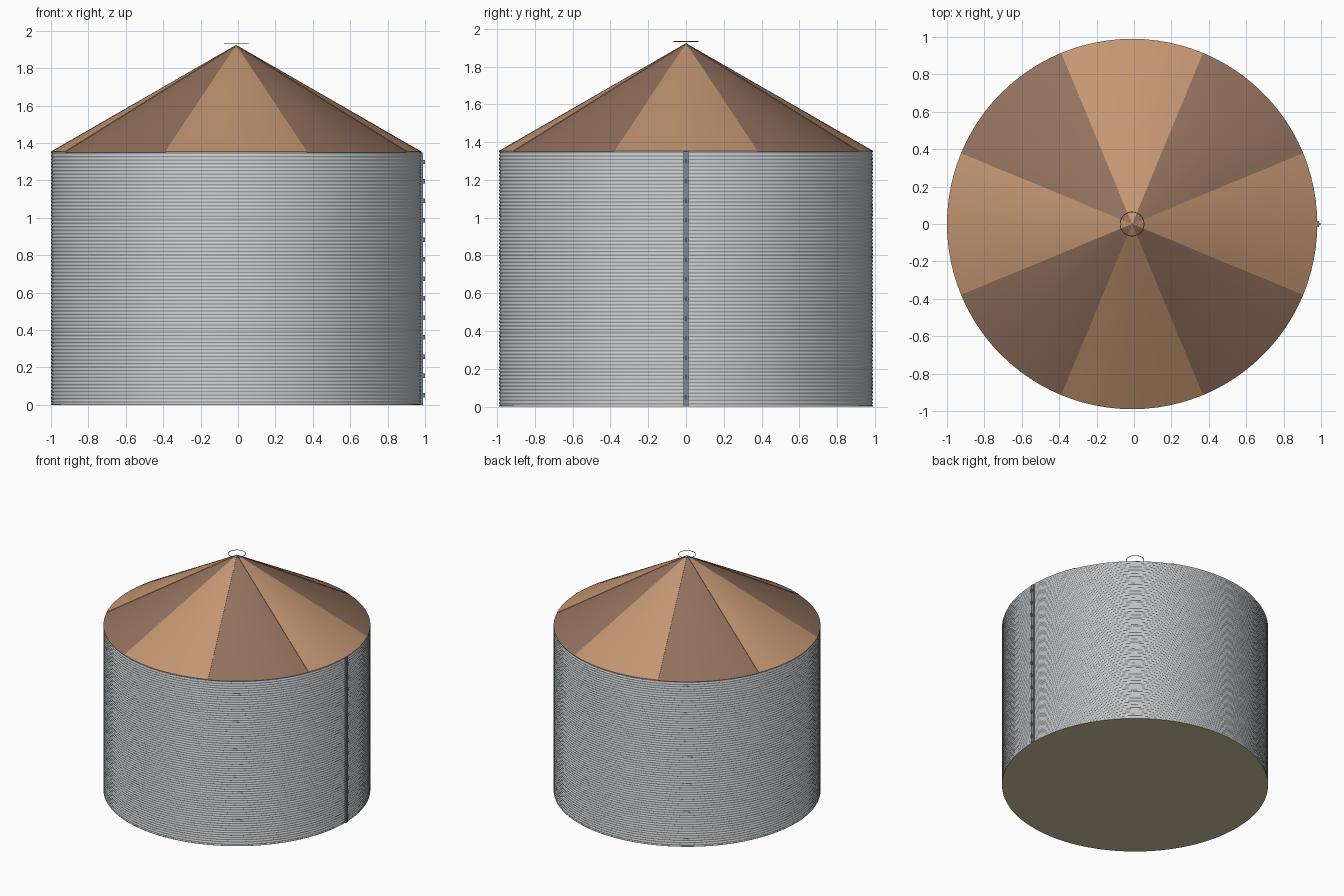
import bpy, bmesh, math
from mathutils import Matrix

cube = bpy.data.objects.get("Cube")
if cube:
    bpy.data.objects.remove(cube, do_unlink=True)

CX, R, WALL, PEAK = -0.01, 0.99, 1.35, 1.92
SEG = 96


def material(name, rgb):
    m = bpy.data.materials.new(name)
    m.use_nodes = True
    m.diffuse_color = (*rgb, 1)
    m.node_tree.nodes["Principled BSDF"].inputs["Base Color"].default_value = (*rgb, 1)
    return m


steel = material("galvanised steel", (0.55, 0.58, 0.60))
tan = material("tan roof", (0.55, 0.305, 0.17))
brown = material("brown roof", (0.29, 0.165, 0.11))
olive = material("khaki floor", (0.62, 0.56, 0.36))
blue_grey = material("blue grey rail", (0.22, 0.26, 0.31))


def finish(name, bm, mats, smooth=None):
    bmesh.ops.recalc_face_normals(bm, faces=bm.faces)
    mesh = bpy.data.meshes.new(name)
    bm.to_mesh(mesh)
    bm.free()
    ob = bpy.data.objects.new(name, mesh)
    bpy.context.collection.objects.link(ob)
    for m in mats:
        mesh.materials.append(m)
    if smooth:
        bpy.ops.object.select_all(action="DESELECT")
        bpy.context.view_layer.objects.active = ob
        ob.select_set(True)
        bpy.ops.object.shade_smooth_by_angle(angle=math.radians(smooth))
    return ob


def lathe(profile):
    """Spin a list of (radius, height) points round the bin axis."""
    bm = bmesh.new()
    verts = [bm.verts.new((CX + r, 0, z)) for r, z in profile]
    edges = [bm.edges.new(pair) for pair in zip(verts, verts[1:])]
    bmesh.ops.spin(bm, geom=verts + edges, cent=(CX, 0, 0), axis=(0, 0, 1),
                   angle=math.tau, steps=SEG, use_merge=True)
    bmesh.ops.remove_doubles(bm, verts=bm.verts, dist=1e-5)
    return bm


def add_box(bm, centre, size):
    bmesh.ops.create_cube(bm, size=1, matrix=Matrix.Translation(centre) @ Matrix.Diagonal((*size, 1)))


# Finely corrugated wall
WAVES, STEPS, DEPTH = 72, 6, 0.002
wave = []
for i in range(WAVES * STEPS + 1):
    wave.append((R - DEPTH + DEPTH * math.cos(math.tau * i / STEPS), WALL * i / (WAVES * STEPS)))
finish("corrugated_wall", lathe(wave), [steel], 70)

# Conical roof in eight alternating sectors, the tan ones lapped slightly over the brown
roof = lathe([(R, WALL), (R * 0.5, (WALL + PEAK) / 2), (0, PEAK)])
for f in roof.faces:
    c = f.calc_center_median()
    sector = math.floor(math.atan2(c.y, c.x - CX) / (math.pi / 4) + 0.5)
    f.material_index = sector % 2
lap = bmesh.ops.extrude_face_region(roof, geom=[f for f in roof.faces if f.material_index == 0])
bmesh.ops.translate(roof, vec=(0, 0, 0.004),
                    verts=[v for v in lap["geom"] if isinstance(v, bmesh.types.BMVert)])
finish("roof", roof, [tan, brown], 30)

# Floor disc
floor = bmesh.new()
bmesh.ops.create_cone(floor, cap_ends=True, segments=SEG, radius1=R, radius2=R, depth=0.004,
                      matrix=Matrix.Translation((CX, 0, 0.002)))
finish("floor", floor, [olive])

# Thin ring above the peak
bpy.ops.mesh.primitive_torus_add(location=(CX, 0, PEAK + 0.013), major_radius=0.064,
                                 minor_radius=0.002, major_segments=48, minor_segments=8)
ring = bpy.context.object
ring.name = "peak_ring"
ring.data.materials.append(brown)
bpy.ops.object.shade_smooth_by_angle()

# Vertical rail with evenly spaced brackets on the left side
rail = bmesh.new()
add_box(rail, (0.981, 0, WALL / 2), (0.014, 0.028, WALL))
finish("side_rail", rail, [blue_grey])

brackets = bmesh.new()
for i in range(13):
    z = 0.05 + i * 0.104
    add_box(brackets, (0.994, 0, z), (0.012, 0.006, 0.024))
    add_box(brackets, (0.986, 0, z), (0.006, 0.034, 0.012))
finish("rail_brackets", brackets, [blue_grey])
